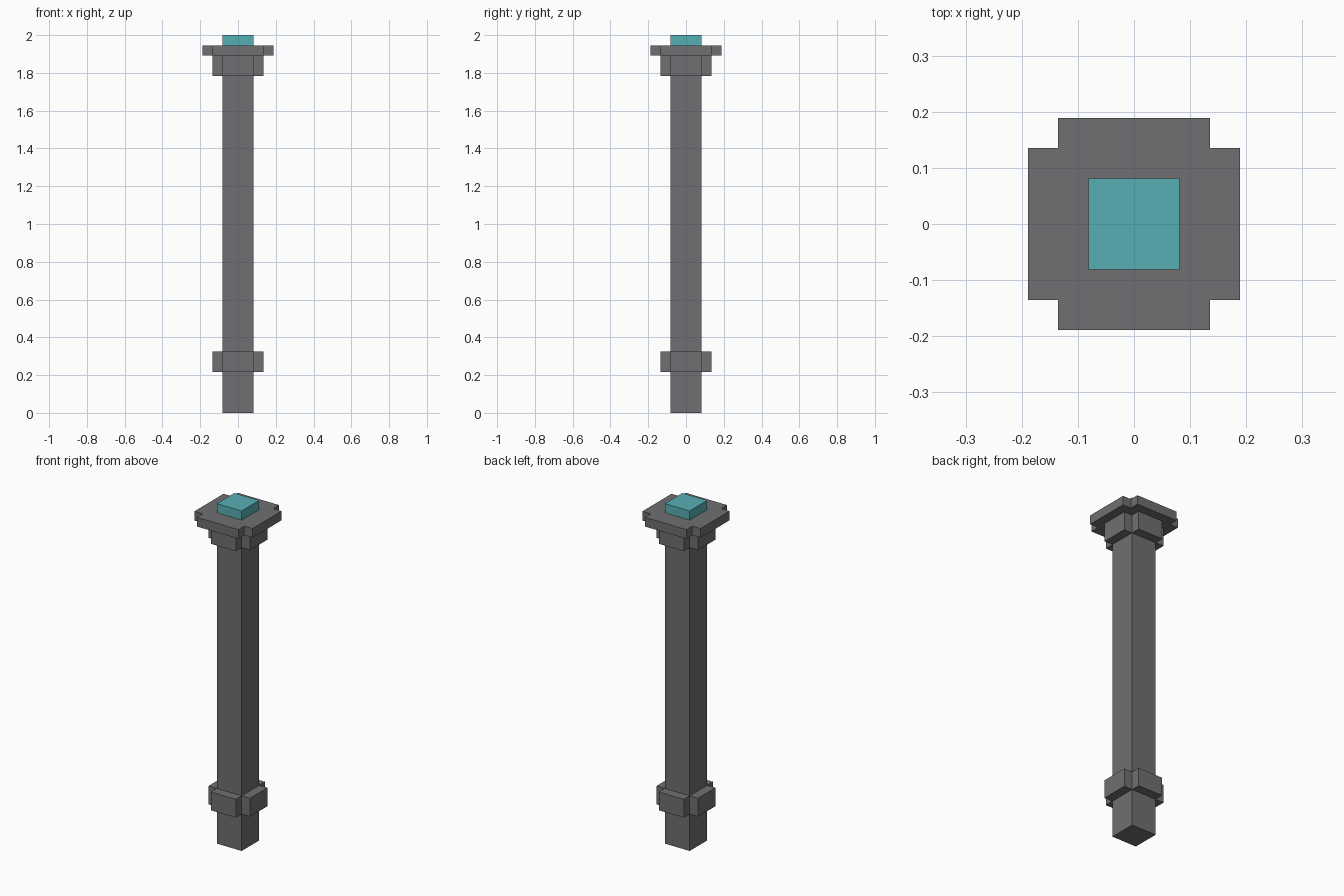
import bpy
import bmesh

UNIT = 2 / 37  # the pillar is 37 blocks tall

cube = bpy.data.objects.get("Cube")
if cube:
    bpy.data.objects.remove(cube, do_unlink=True)


def make_material(name, rgb):
    mat = bpy.data.materials.new(name)
    mat.use_nodes = True
    mat.diffuse_color = (*rgb, 1)
    bsdf = next(n for n in mat.node_tree.nodes if n.type == "BSDF_PRINCIPLED")
    bsdf.inputs["Base Color"].default_value = (*rgb, 1)
    return mat


def outline(width, notch):
    """Square outline with square notches cut from its corners."""
    h = width / 2
    k = h - notch
    if not notch:
        return [(-h, -h), (h, -h), (h, h), (-h, h)]
    points = []
    x, y = 1, 0
    for _ in range(4):
        # side facing (x, y), then the inner corner of the notch after it
        for a, b in ((h, -k), (h, k), (k, k)):
            points.append((a * x - b * y, a * y + b * x))
        x, y = -y, x
    return points


def add_block(name, width, notch, bottom, top, mat):
    """Extrude an outline between two heights, all measured in blocks."""
    bm = bmesh.new()
    base = bm.faces.new([bm.verts.new((x * UNIT, y * UNIT, bottom * UNIT))
                         for x, y in outline(width, notch)])
    result = bmesh.ops.extrude_face_region(bm, geom=[base], use_keep_orig=True)
    verts = [g for g in result["geom"] if isinstance(g, bmesh.types.BMVert)]
    bmesh.ops.translate(bm, verts=verts, vec=(0, 0, (top - bottom) * UNIT))
    bmesh.ops.recalc_face_normals(bm, faces=bm.faces)
    mesh = bpy.data.meshes.new(name)
    bm.to_mesh(mesh)
    bm.free()
    mesh.materials.append(mat)
    obj = bpy.data.objects.new(name, mesh)
    bpy.context.collection.objects.link(obj)


stone = make_material("dark grey stone", (0.162, 0.159, 0.165))
teal = make_material("teal", (0.095, 0.43, 0.456))

# Shaft, the two collars around it, the cap plate and the lamp on top
add_block("shaft", 3, 0, 0, 35, stone)
add_block("lower_collar", 5, 1, 4, 6, stone)
add_block("upper_collar", 5, 1, 33, 35, stone)
add_block("cap_plate", 7, 1, 35, 36, stone)
add_block("top_lamp", 3, 0, 36, 37, teal)
